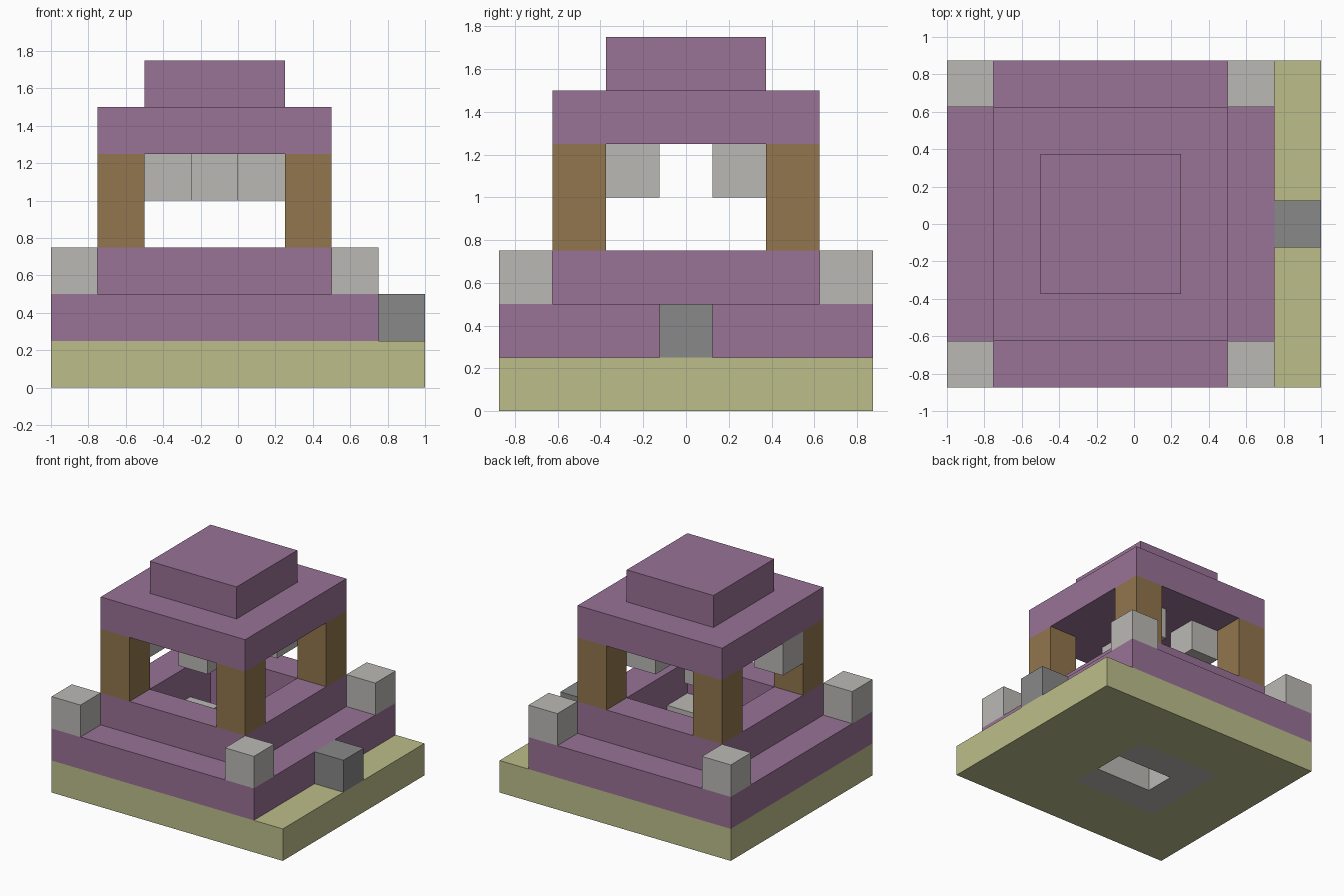
import bpy, bmesh

U = 0.25  # block size

cube = bpy.data.objects.get("Cube")
if cube:
    bpy.data.objects.remove(cube, do_unlink=True)


def linear(c):
    c /= 255
    return c / 12.92 if c <= 0.04045 else ((c + 0.055) / 1.055) ** 2.4


def material(name, r, g, b):
    m = bpy.data.materials.new(name)
    col = (linear(r), linear(g), linear(b), 1)
    m.use_nodes = True
    m.diffuse_color = col
    bsdf = m.node_tree.nodes["Principled BSDF"]
    bsdf.inputs["Base Color"].default_value = col
    bsdf.inputs["Roughness"].default_value = 0.9
    return m


sand = material("sand", 188, 190, 138)
purple = material("purple", 152, 114, 150)
wood = material("wood", 146, 118, 77)
pale = material("pale_stone", 187, 185, 181)
grey = material("grey_stone", 136, 136, 136)


def finish(bm, name, mat):
    bmesh.ops.recalc_face_normals(bm, faces=bm.faces)
    mesh = bpy.data.meshes.new(name)
    bm.to_mesh(mesh)
    bm.free()
    mesh.materials.append(mat)
    obj = bpy.data.objects.new(name, mesh)
    bpy.context.collection.objects.link(obj)
    return obj


def prism(name, outline, z0, z1, mat):
    """Extrude a flat outline between two heights."""
    bm = bmesh.new()
    face = bm.faces.new([bm.verts.new((x, y, z0)) for x, y in outline])
    ext = bmesh.ops.extrude_face_region(bm, geom=[face])
    tops = [g for g in ext["geom"] if isinstance(g, bmesh.types.BMVert)]
    bmesh.ops.translate(bm, verts=tops, vec=(0, 0, z1 - z0))
    return finish(bm, name, mat)


def rect(x0, x1, y0, y1):
    return [(x0, y0), (x1, y0), (x1, y1), (x0, y1)]


def block(name, x, y, z, mat, h=U):
    """One block, given by its lowest corner."""
    return prism(name, rect(x, x + U, y, y + U), z, z + h, mat)


def frame(name, outer, inner, z0, z1, mat):
    """A slab with a rectangular well through it."""
    bm = bmesh.new()
    rings = [[bm.verts.new((x, y, z)) for x, y in o]
             for o, z in ((outer, z0), (outer, z1), (inner, z1), (inner, z0))]
    for k in range(4):
        a, b = rings[k], rings[(k + 1) % 4]
        for i in range(4):
            j = (i + 1) % 4
            bm.faces.new((a[i], a[j], b[j], b[i]))
    return finish(bm, name, mat)


well = rect(-0.5, 0.25, -0.375, 0.375)
body = rect(-0.75, 0.5, -0.625, 0.625)

# Ground slab and stepped hollow walls
frame("ground_slab", rect(-1, 1, -0.875, 0.875), well, 0, U, sand)
frame("lower_tier", rect(-1, 0.75, -0.875, 0.875), well, U, 2 * U, purple)
frame("upper_tier", body, well, 2 * U, 3 * U, purple)

# Inner floor with a slot open on one side
prism("inner_floor", [(0.25, -0.375), (0.25, -0.125), (-0.25, -0.125), (-0.25, 0.125),
                      (0.25, 0.125), (0.25, 0.375), (-0.5, 0.375), (-0.5, -0.375)],
      0, U, pale)
for i, (x, y) in enumerate([(-0.5, -0.125), (0, -0.375)]):
    block(f"floor_stone_{i}", x, y, U, pale)

# Corner stones and pillars
for row, s in (("front", -1), ("back", 1)):
    for side, xc, xp in (("right", -1, -0.75), ("left", 0.5, 0.25)):
        block(f"{row}_{side}_corner_stone", xc, s * 0.75 - U / 2, 2 * U, pale)
        block(f"{row}_{side}_pillar", xp, s * 0.5 - U / 2, 3 * U, wood, 2 * U)

# Doorstep
block("doorstep", 0.75, -0.125, U, grey)

# Stones hanging under the roof
for i, (x, y) in enumerate([(-0.25, -0.375), (0, 0.125), (-0.5, 0.125), (-0.75, -0.375)]):
    block(f"hanging_stone_{i}", x, y, 4 * U, pale)

# Roof
prism("roof_slab", body, 5 * U, 6 * U, purple)
prism("roof_cap", well, 6 * U, 7 * U, purple)
